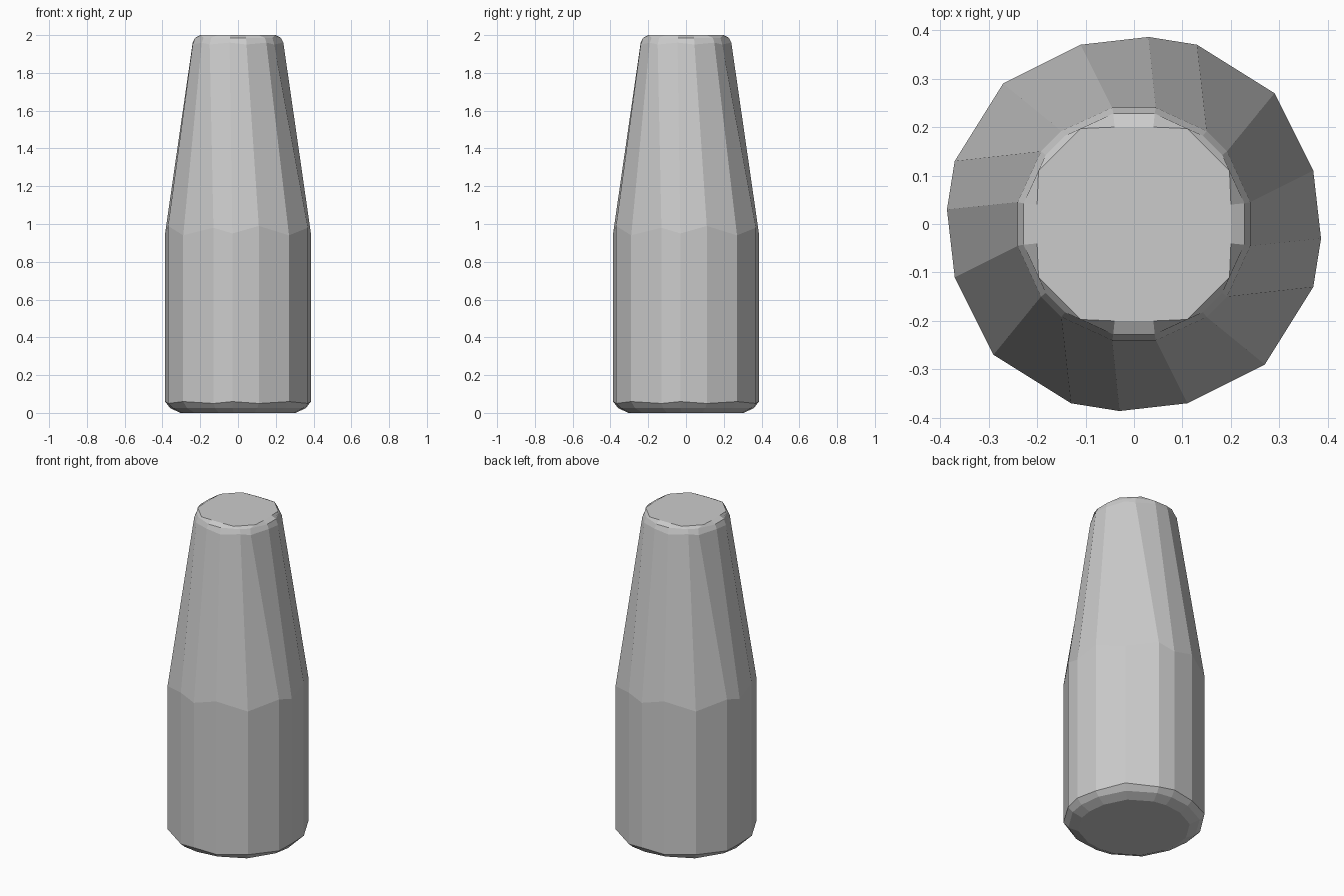
import bpy, bmesh

cube = bpy.data.objects.get("Cube")
if cube:
    bpy.data.objects.remove(cube)

grey = bpy.data.materials.new("light_grey")
grey.use_nodes = True
grey.diffuse_color = (0.6, 0.6, 0.6, 1)
grey.node_tree.nodes["Principled BSDF"].inputs["Base Color"].default_value = (0.6, 0.6, 0.6, 1)

# One quarter of each cross-section, clockwise from +y; turned four times
WIDE = [(0.03, 0.386), (0.13, 0.37), (0.29, 0.27), (0.37, 0.11)]
NARROW = [(0.045, 0.24), (0.15, 0.192), (0.192, 0.15), (0.24, 0.045)]
CAP = [(0.04, 0.2), (0.11, 0.197), (0.197, 0.11), (0.2, 0.04)]
FLAT = [0, 0, 0, 0]

# Rings from bottom to top: quarter section, scale, base height, uneven offsets
RINGS = [
    (WIDE, 0.79, 0.0, FLAT),
    (WIDE, 0.93, 0.025, FLAT),
    (WIDE, 1.0, 0.05, [0.01, 0, 0.01, 0]),
    (WIDE, 1.0, 0.95, [0, 0.03, -0.01, 0.04]),
    (NARROW, 1.0, 1.95, [0.01, 0, 0.01, 0]),
    (NARROW, 0.95, 1.985, FLAT),
    (CAP, 1.0, 2.0, FLAT),
]


def add_ring(bm, quarter, scale, height, offsets):
    ring = []
    points = [(x * scale, y * scale) for x, y in quarter]
    for _ in range(4):
        ring += [bm.verts.new((x, y, height + dz)) for (x, y), dz in zip(points, offsets)]
        points = [(y, -x) for x, y in points]
    return ring


# Tapered body with chamfered base and rim
bm = bmesh.new()
rings = [add_ring(bm, *spec) for spec in RINGS]
for low, high in zip(rings, rings[1:]):
    for i in range(len(low)):
        j = (i + 1) % len(low)
        bm.faces.new((low[i], low[j], high[j], high[i]))
bm.faces.new(rings[0])
bm.faces.new(rings[-1])
bmesh.ops.recalc_face_normals(bm, faces=bm.faces)

mesh = bpy.data.meshes.new("tapered_body")
bm.to_mesh(mesh)
bm.free()
mesh.materials.append(grey)
body = bpy.data.objects.new("tapered_body", mesh)
bpy.context.collection.objects.link(body)
